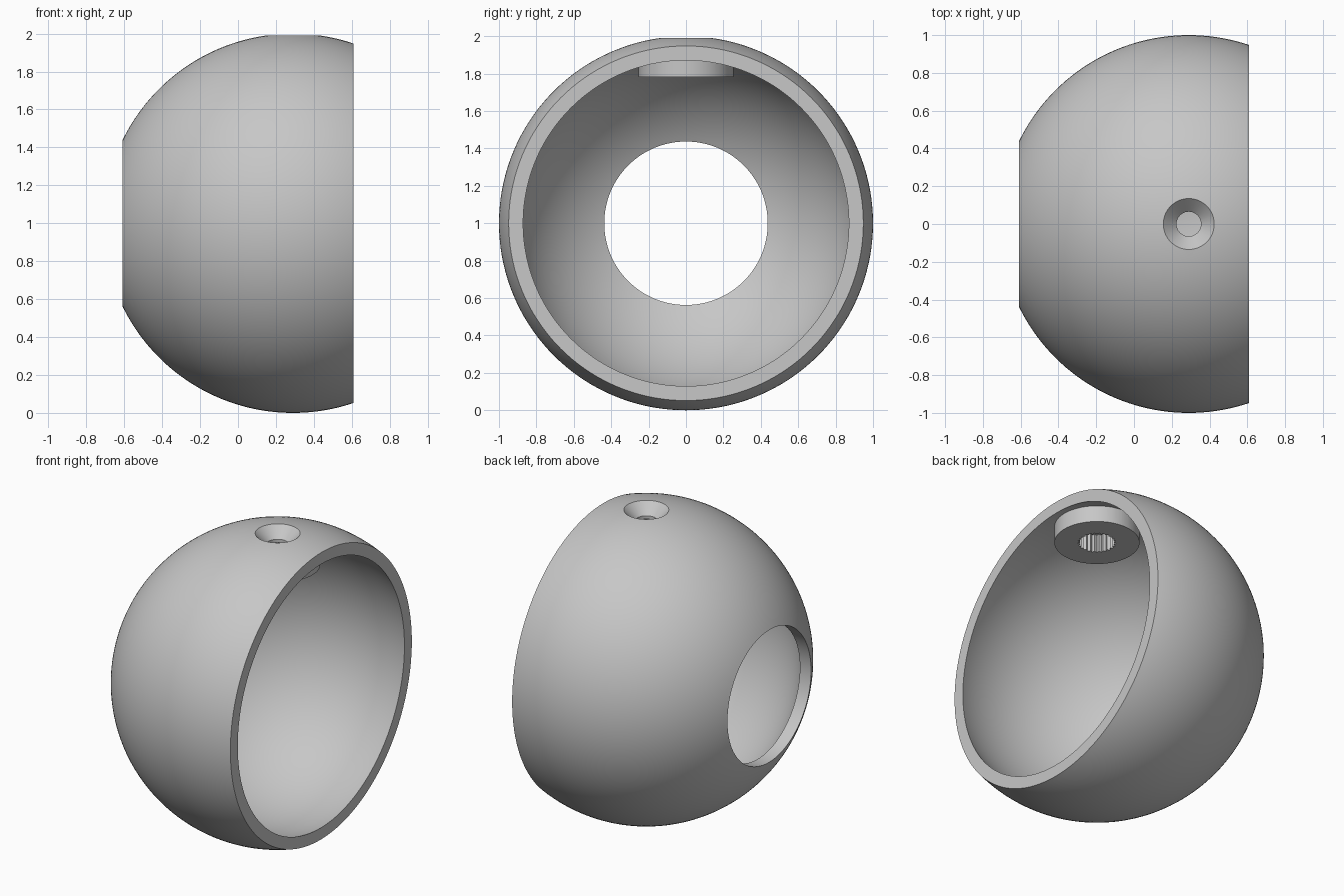
import bpy, bmesh
from math import sin, cos, pi, sqrt, acos, asin
from mathutils import Matrix, Vector

cube = bpy.data.objects.get("Cube")
if cube:
    bpy.data.objects.remove(cube, do_unlink=True)

CX, CZ = 0.29, 1.0            # centre of the ball
OUTER, INNER = 1.0, 0.927     # shell radii
RIM = 0.318                   # open rim, measured from the ball centre
HOLE = 0.437                  # side hole radius
SEGMENTS, STEPS, TEETH = 144, 56, 25

grey = bpy.data.materials.new("light grey plastic")
grey.use_nodes = True
grey.diffuse_color = (0.57, 0.57, 0.57, 1)
grey.node_tree.nodes["Principled BSDF"].inputs["Base Color"].default_value = (0.57, 0.57, 0.57, 1)


def make_object(name, bm):
    bmesh.ops.recalc_face_normals(bm, faces=bm.faces)
    mesh = bpy.data.meshes.new(name)
    bm.to_mesh(mesh)
    bm.free()
    mesh.materials.append(grey)
    obj = bpy.data.objects.new(name, mesh)
    bpy.context.collection.objects.link(obj)
    return obj


def upright_cone(name, r_low, r_high, z_low, z_high):
    bm = bmesh.new()
    place = Matrix.Translation((CX, 0, (z_low + z_high) / 2))
    bmesh.ops.create_cone(bm, cap_ends=True, segments=96, radius1=r_low,
                          radius2=r_high, depth=z_high - z_low, matrix=place)
    return make_object(name, bm)


def arc(radius, start, end):
    angles = [start + (end - start) * i / STEPS for i in range(STEPS + 1)]
    return [(radius * cos(a), radius * sin(a)) for a in angles]


def combine(target, tool, operation):
    tool.hide_render = True
    mod = target.modifiers.new(tool.name, 'BOOLEAN')
    mod.object, mod.operation, mod.solver = tool, operation, 'EXACT'
    bpy.context.view_layer.objects.active = target
    bpy.ops.object.modifier_apply(modifier=mod.name)
    bpy.data.objects.remove(tool, do_unlink=True)


# Hollow ball shell: closed wall section turned around the x axis
section = arc(OUTER, pi - asin(HOLE / OUTER), acos(RIM / OUTER))
section += arc(INNER, acos(RIM / INNER), pi - asin(HOLE / INNER))
bm = bmesh.new()
rings = []
for s in range(SEGMENTS):
    a = 2 * pi * s / SEGMENTS
    rings.append([bm.verts.new((CX + x, r * sin(a), CZ + r * cos(a))) for x, r in section])
for s, ring in enumerate(rings):
    following = rings[(s + 1) % SEGMENTS]
    for i in range(len(section)):
        j = (i + 1) % len(section)
        bm.faces.new((ring[i], ring[j], following[j], following[i]))
shell = make_object("ball_shell", bm)

# Round mounting boss under the crown
combine(shell, upright_cone("mounting_boss", 0.255, 0.255, 1.783, 1.935), 'UNION')

# Countersink and screw hole from the top
combine(shell, upright_cone("countersink_cutter", 0.065, 0.185, 1.921, 2.041), 'DIFFERENCE')
combine(shell, upright_cone("screw_hole_cutter", 0.065, 0.065, 1.75, 1.95), 'DIFFERENCE')

# Toothed shaft socket from below
bm = bmesh.new()
outline = []
for i in range(TEETH * 2):
    r, a = (0.116, 0.103)[i % 2], pi * i / TEETH
    outline.append(bm.verts.new((CX + r * cos(a), r * sin(a), 1.7)))
base = bm.faces.new(outline)
top = bmesh.ops.extrude_face_region(bm, geom=[base])["geom"]
bmesh.ops.translate(bm, vec=(0, 0, 0.2),
                    verts=[v for v in top if isinstance(v, bmesh.types.BMVert)])
combine(shell, make_object("socket_cutter", bm), 'DIFFERENCE')

# Smooth shading with crisp rims
bpy.ops.object.select_all(action='DESELECT')
shell.select_set(True)
bpy.context.view_layer.objects.active = shell
bpy.ops.object.shade_smooth_by_angle(angle=pi / 6)
